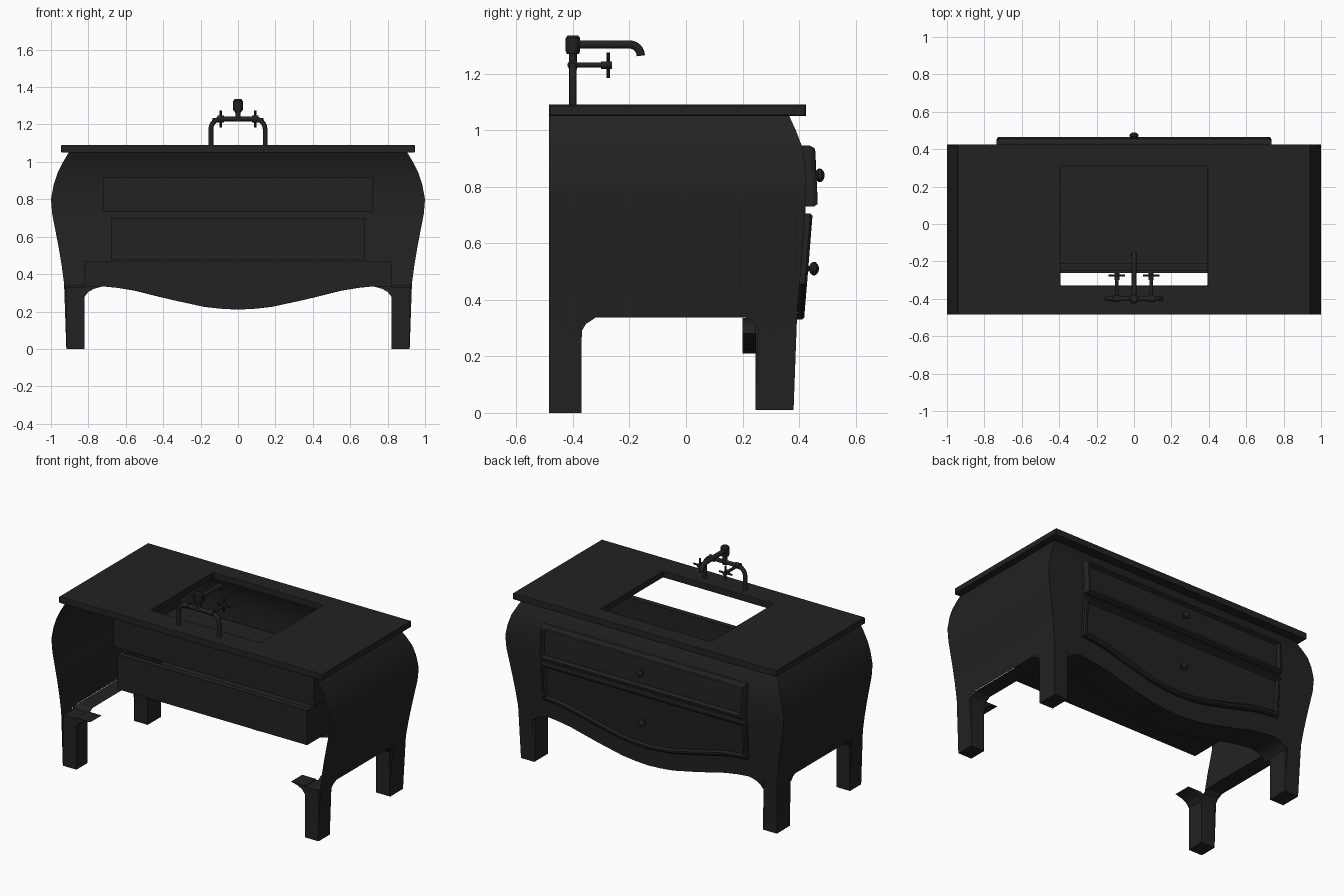
import bpy, bmesh, math
from mathutils import Vector

if "Cube" in bpy.data.objects:
    bpy.data.objects.remove(bpy.data.objects["Cube"])

black = bpy.data.materials.new("black_paint")
black.diffuse_color = (0.016, 0.016, 0.016, 1)
black.use_nodes = True
black.node_tree.nodes["Principled BSDF"].inputs["Base Color"].default_value = black.diffuse_color


def make(name, verts, faces, smooth=False, fix=True):
    me = bpy.data.meshes.new(name)
    me.from_pydata(verts, [], faces)
    if fix:
        bm = bmesh.new()
        bm.from_mesh(me)
        bmesh.ops.remove_doubles(bm, verts=bm.verts, dist=1e-5)
        bmesh.ops.recalc_face_normals(bm, faces=bm.faces)
        bm.to_mesh(me)
        bm.free()
    ob = bpy.data.objects.new(name, me)
    bpy.context.collection.objects.link(ob)
    me.materials.append(black)
    if smooth:
        bpy.ops.object.select_all(action='DESELECT')
        ob.select_set(True)
        bpy.context.view_layer.objects.active = ob
        bpy.ops.object.shade_smooth_by_angle(angle=math.radians(35))
    return ob


def lerp(table, v):
    if v <= table[0][0]:
        return table[0][1]
    for (a, p), (b, q) in zip(table, table[1:]):
        if v <= b:
            return p + (q - p) * (v - a) / (b - a)
    return table[-1][1]


def box(name, x0, x1, y0, y1, z0, z1):
    v = [(x, y, z) for x in (x0, x1) for y in (y0, y1) for z in (z0, z1)]
    f = [(0, 1, 3, 2), (4, 6, 7, 5), (0, 4, 5, 1), (2, 3, 7, 6), (0, 2, 6, 4), (1, 5, 7, 3)]
    return make(name, v, f)


def tube(name, pts, radius, sides=12):
    """Round bar swept along a path, with closed ends."""
    pts = [Vector(p) for p in pts]
    n, verts, faces = len(pts), [], []
    ref = None
    for i, p in enumerate(pts):
        t = (pts[min(i + 1, n - 1)] - pts[max(i - 1, 0)]).normalized()
        if ref is None:
            ref = t.orthogonal()
        ref = (ref - t * ref.dot(t)).normalized()
        side = t.cross(ref)
        r = radius[i] if isinstance(radius, (list, tuple)) else radius
        for k in range(sides):
            a = 2 * math.pi * k / sides
            verts.append(p + (ref * math.cos(a) + side * math.sin(a)) * r)
    for i in range(n - 1):
        for k in range(sides):
            a, b = i * sides + k, i * sides + (k + 1) % sides
            faces.append((a, b, b + sides, a + sides))
    faces += [tuple(range(sides))[::-1], tuple(range((n - 1) * sides, n * sides))]
    return make(name, verts, faces, True)


# Bombe body profiles: half width and drawer-side depth against height
BACK = -0.485
WIDTH = [(0, .918), (.3, .925), (.4, .935), (.55, .96), (.72, .993), (.8, 1.0),
         (.88, .985), (.94, .965), (1.0, .935), (1.05, .905)]
DEPTH = [(0, .38), (.35, .393), (.55, .41), (.72, .423), (.82, .425), (.93, .415),
         (1.0, .388), (1.05, .365)]
LEVELS = [.35, .45, .55, .64, .72, .76, .8, .84, .88, .94, 1.0, 1.05]
APRON = [(0, .21), (.09, .215), (.18, .225), (.35, .262), (.55, .312), (.64, .327), (.72, .335)]
COVE = [(.72, .335), (.77, .322), (.8, .305), (.82, .28)]


def shell(name, cols, place):
    """Sheet from the lower edge (cols) up through all levels."""
    rows = len(LEVELS) + 1
    verts = [place(s, z) for s, b in cols for z in [b] + LEVELS]
    faces = []
    for i in range(len(cols) - 1):
        if cols[i][0] == cols[i + 1][0]:
            continue
        for j in range(rows - 1):
            a = i * rows + j
            faces.append((a, a + rows, a + rows + 1, a + 1))
    return make(name, verts, faces, True)


def front_at(s, z):
    return (s * lerp(WIDTH, z) / .918, lerp(DEPTH, z), z)


half = APRON + COVE[1:] + [(.82, 0.01), (.918, 0.01)]
front_cols = [(-s, b) for s, b in half[:0:-1]] + half
shell("drawer_side_panel", front_cols, front_at)

# Side panels with an arch between the legs
side_cols = [(BACK, 0), (-.37, 0), (-.37, .29), (-.355, .315), (-.32, .338), (.2, .338),
             (.225, .325), (.245, .3), (.245, 0.01), (.38, 0.01)]
for m, label in ((-1, "left"), (1, "right")):
    def side_at(s, z, m=m):
        return (m * lerp(WIDTH, z), BACK + (s - BACK) * (lerp(DEPTH, z) - BACK) / (.38 - BACK), z)
    shell(label + "_side_panel", side_cols, side_at)
    # Underside of the side panel
    arch = side_cols[2:8]
    v = [(m * x, s, b) for s, b in arch for x in (.82, .926)]
    make(label + "_side_underside", v, [(2 * i, 2 * i + 1, 2 * i + 3, 2 * i + 2) for i in range(len(arch) - 1)])
    # Legs
    xa, xb = sorted((m * .82, m * .916))
    box(label + "_drawer_side_leg", xa, xb, .245, .378, .012, .33)
    box(label + "_open_side_leg", xa, xb, BACK, -.37, 0, .33)
    # Flared bracket on the leg at the open side
    prof = COVE + [(.82, .335)]
    n = len(prof)
    v = [(m * x, y, z) for y in (BACK, -.37) for x, z in prof]
    f = [tuple(range(n)), tuple(range(n, 2 * n))]
    f += [(i, (i + 1) % n, n + (i + 1) % n, n + i) for i in range(n)]
    make(label + "_leg_bracket", v, f)

# Apron underside and its inner face
half = APRON + COVE[1:]
cols = [(-s, b) for s, b in half[:0:-1]] + half
v = []
for s, b in cols:
    v += [front_at(s, b), (s, .2, b), (s, .2, .47)]
f = []
for i in range(len(cols) - 1):
    a = 3 * i
    f += [(a, a + 3, a + 4, a + 1), (a + 1, a + 4, a + 5, a + 2)]
make("apron_underside", v, f, True)


# Drawer fronts with a raised moulded border
def drawer_front(name, hw, top, bottom, thick):
    rings = [(0, 0), (0, thick * .7), (.008, thick), (.02, thick), (.03, thick * .55), (.045, thick * .55)]
    xs = [-1 + k / 8 for k in range(17)]
    n = len(xs)
    verts, faces = [], []
    for ins, d in rings:
        loop = [(x * (hw - ins), bottom(x * hw) + ins) for x in xs]
        loop += [(x * (hw - ins), top - ins) for x in reversed(xs)]
        verts += [(x, lerp(DEPTH, z) + d, z) for x, z in loop]
    c = 2 * n
    for r in range(len(rings) - 1):
        for k in range(c):
            a, b = r * c + k, r * c + (k + 1) % c
            faces.append((a, b, b + c, a + c))
    o = (len(rings) - 1) * c
    faces += [(o + k, o + k + 1, o + c - 2 - k, o + c - 1 - k) for k in range(n - 1)]
    make(name, verts, faces)


drawer_front("upper_drawer_front", .735, .945, lambda x: .73, .042)
drawer_front("lower_drawer_front", .735, .705, lambda x: lerp(APRON, abs(x)) + .12, .026)

# Knobs
for name, y, z in (("upper_knob", .445, .84), ("lower_knob", .425, .51)):
    tube(name, [(0, y + d, z) for d in (0, .012, .016, .024, .034, .042, .045)],
         [.01, .009, .018, .024, .023, .014, .004], 16)


# Open-topped drawer boxes
def drawer_box(name, hw, y0, y1, z0, z1, t=.015):
    box(name + "_floor", -hw, hw, y0, y1, z0, z0 + t)
    box(name + "_end", -hw, hw, y0, y0 + t * 2.5, z0, z1)
    for m in (-1, 1):
        a, b = sorted((m * hw, m * (hw - t)))
        box(name + "_side", a, b, y0, y1, z0, z1)


drawer_box("upper_drawer_box", .72, -.25, .415, .735, .92)
drawer_box("lower_drawer_box", .68, -.262, .40, .475, .70)

# Countertop with a rectangular basin opening
outer = [(-.947, BACK), (.947, BACK), (.947, .425), (-.947, .425)]
inner = [(-.392, -.33), (.392, -.33), (.392, .31), (-.392, .31)]
v = [(x, y, z) for z in (1.05, 1.09) for x, y in outer + inner]
f = []
for i in range(4):
    j = (i + 1) % 4
    f += [(i, j, j + 4, i + 4), (i + 8, j + 8, j + 12, i + 12),
          (i, j, j + 8, i + 8), (i + 4, j + 4, j + 12, i + 12)]
top = make("countertop", v, f)
bev = top.modifiers.new("soft_edge", 'BEVEL')
bev.width, bev.segments = .004, 1

# Faucet bridge: two risers bending into a crossbar
FY = -.4
arc = [(.145 - .055 + .055 * math.cos(a), FY, 1.175 + .055 * math.sin(a))
       for a in [math.pi / 2 * k / 6 for k in range(7)]]
path = [(.145, FY, 1.09)] + arc
tube("faucet_bridge", path + [(-x, y, z) for x, y, z in reversed(path)], .013)

# Central hub and spout
tube("faucet_hub", [(0, FY, z) for z in (1.215, 1.27, 1.27, 1.28, 1.325, 1.335)],
     [.014, .014, .022, .026, .026, .018], 16)
bend = [(0, -.2 + .04 * math.sin(a), 1.263 + .04 * math.cos(a))
        for a in [math.pi / 2 * k / 6 for k in range(7)]]
tube("faucet_spout", [(0, FY, 1.303)] + bend, .015)

# Cross handles
for m in (-1, 1):
    x = m * .092
    tube("valve_collar", [(x - .018, FY, 1.23), (x + .018, FY, 1.23)], .019)
    tube("valve_stem", [(x, FY - .015, 1.23), (x, -.265, 1.23)], .009)
    tube("handle_hub", [(x, -.3, 1.23), (x, -.262, 1.23)], .014)
    tube("handle_bar", [(x - .045, -.275, 1.23), (x + .045, -.275, 1.23)], .006, 8)
    tube("handle_bar", [(x, -.275, 1.185), (x, -.275, 1.275)], .006, 8)
